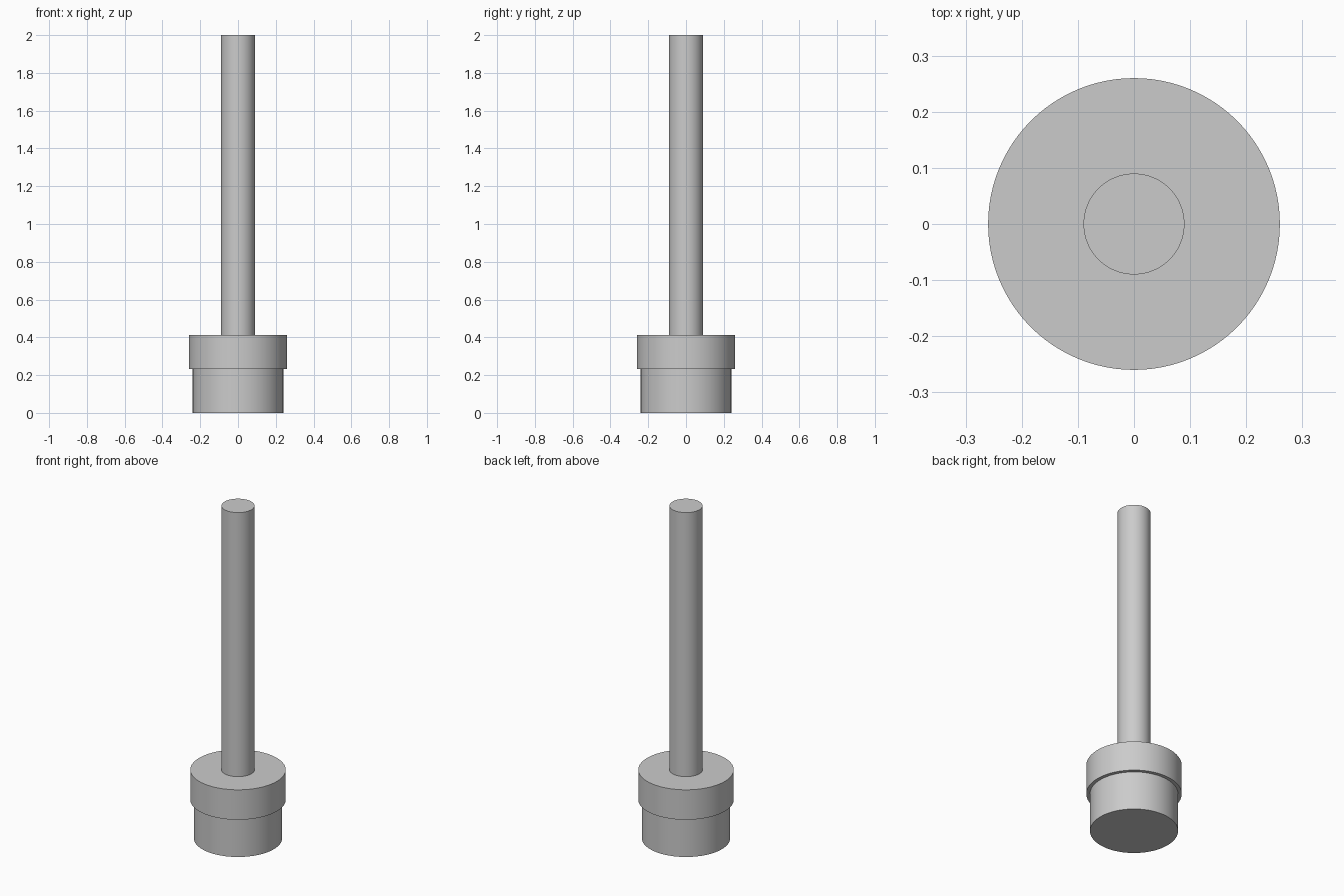
import bpy
from math import radians

cube = bpy.data.objects.get("Cube")
if cube:
    bpy.data.objects.remove(cube, do_unlink=True)

# Plain grey metal
grey = bpy.data.materials.new("grey_metal")
grey.use_nodes = True
colour = (0.6, 0.6, 0.6, 1)
grey.diffuse_color = colour
grey.node_tree.nodes["Principled BSDF"].inputs["Base Color"].default_value = colour


def add_cylinder(name, radius, bottom, top):
    """Upright smooth-sided cylinder between two heights."""
    bpy.ops.mesh.primitive_cylinder_add(
        vertices=96, radius=radius, depth=top - bottom,
        location=(0, 0, (bottom + top) / 2))
    part = bpy.context.object
    part.name = name
    part.data.materials.append(grey)
    bpy.ops.object.shade_smooth_by_angle(angle=radians(30))
    return part


# Stacked turned parts: foot, wider collar, long rod
add_cylinder("base_plug", 0.24, 0, 0.233)
add_cylinder("collar", 0.26, 0.233, 0.413)
add_cylinder("rod", 0.09, 0.413, 2)
